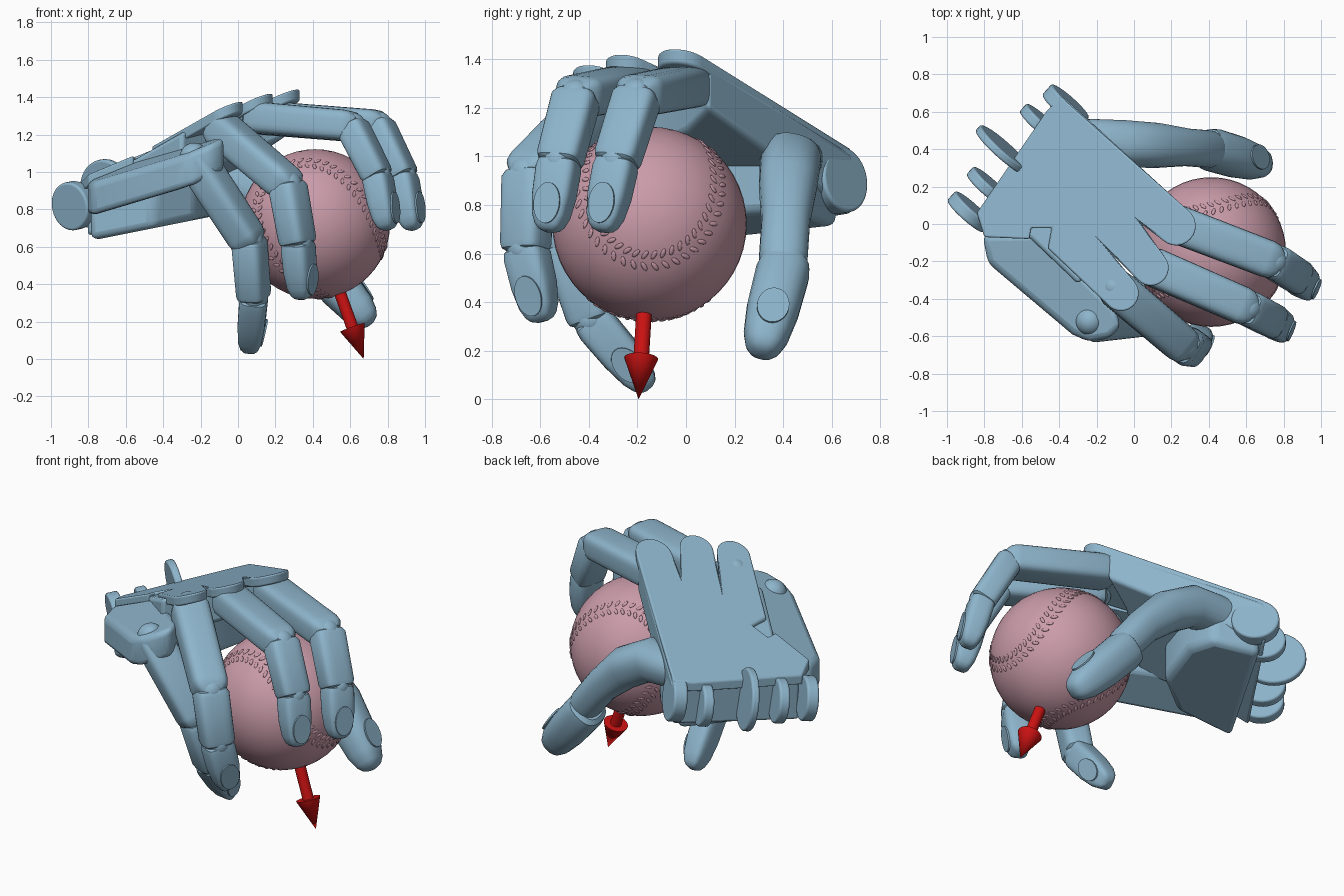
import bpy, bmesh, math
from mathutils import Vector, Matrix

if "Cube" in bpy.data.objects:
    bpy.data.objects.remove(bpy.data.objects["Cube"], do_unlink=True)


def material(name, rgb):
    m = bpy.data.materials.new(name)
    m.use_nodes = True
    m.diffuse_color = (*rgb, 1)
    m.node_tree.nodes["Principled BSDF"].inputs["Base Color"].default_value = (*rgb, 1)
    return m


BLUE = material("steel blue", (0.27, 0.46, 0.60))
PINK = material("dusty pink", (0.59, 0.33, 0.40))
RED = material("arrow red", (0.6, 0.006, 0.006))


def finish(bm, name, mat, angle=35, bevel=0):
    bmesh.ops.recalc_face_normals(bm, faces=bm.faces)
    mesh = bpy.data.meshes.new(name)
    bm.to_mesh(mesh)
    bm.free()
    for p in mesh.polygons:
        p.use_smooth = True
    mesh.set_sharp_from_angle(angle=math.radians(angle))
    mesh.materials.append(mat)
    ob = bpy.data.objects.new(name, mesh)
    bpy.context.collection.objects.link(ob)
    if bevel:
        mod = ob.modifiers.new("soft edges", "BEVEL")
        mod.width, mod.segments, mod.limit_method = bevel, 3, "ANGLE"
    return ob


def loft(name, stations, up, power=0.5, n=24):
    """Skin rounded-box rings (centre, half width, half depth) along a path."""
    bm, rings = bmesh.new(), []
    pts = [Vector(s[0]) for s in stations]
    for i, (c, w, h) in enumerate(stations):
        d = (pts[min(i + 1, len(pts) - 1)] - pts[max(i - 1, 0)]).normalized()
        side = d.cross(up).normalized()
        top = side.cross(d)
        ring = []
        for k in range(n):
            a = math.tau * (k + 0.5) / n
            ca, sa = math.cos(a), math.sin(a)
            x = math.copysign(abs(ca) ** power, ca) * w
            y = math.copysign(abs(sa) ** power, sa) * h
            ring.append(bm.verts.new(pts[i] + side * x + top * y))
        rings.append(ring)
    for r, s in zip(rings, rings[1:]):
        for k in range(n):
            bm.faces.new((r[k], r[(k + 1) % n], s[(k + 1) % n], s[k]))
    bm.faces.new(rings[0])
    bm.faces.new(rings[-1])
    return finish(bm, name, BLUE)


BONE = [(-.06, .6), (-.03, .85), (.05, 1), (.93, .97), (1, .9), (1.06, .6)]
TIP = [(-.04, .7), (0, .92), (.1, 1), (.5, .97), (.78, .84), (.91, .66), (.97, .48), (1, .22)]


def segment(name, a, b, w, h, up, profile, power=0.5):
    a, b = Vector(a), Vector(b)
    return loft(name, [(a.lerp(b, t), w * s, h * s) for t, s in profile], up, power)


def cylinder(name, a, b, r1, r2, mat, bevel=0):
    a, b = Vector(a), Vector(b)
    bm = bmesh.new()
    rot = (b - a).to_track_quat("Z", "Y").to_matrix().to_4x4()
    bmesh.ops.create_cone(bm, cap_ends=True, segments=36, radius1=r1, radius2=r2,
                          depth=(b - a).length, matrix=Matrix.Translation((a + b) / 2) @ rot)
    return finish(bm, name, mat, bevel=bevel)


def sphere(name, c, r, mat):
    bm = bmesh.new()
    bmesh.ops.create_uvsphere(bm, u_segments=48, v_segments=24, radius=r,
                              matrix=Matrix.Translation(c))
    return finish(bm, name, mat)


def nail(name, a, b, w, h, up):
    """Thin oval plate lying on the back of a fingertip."""
    a, b = Vector(a), Vector(b)
    d = (b - a).normalized()
    side = d.cross(up).normalized()
    top = side.cross(d)
    slope = (d - top * 0.13).normalized()
    frame = Matrix((side, slope, side.cross(slope))).transposed().to_4x4()
    where = Matrix.Translation(a.lerp(b, .64) + top * h * .93)
    bm = bmesh.new()
    bmesh.ops.create_cone(bm, cap_ends=True, segments=24, radius1=1, radius2=1, depth=1,
                          matrix=where @ frame @ Matrix.Diagonal((w * .66, .085, .009, 1)))
    finish(bm, name, BLUE)


def finger(name, joints, w, h, up):
    up = Vector(up)
    for i, part in enumerate(("proximal", "middle", "tip")):
        k = 1 - 0.08 * i
        segment(f"{name}_{part}", joints[i], joints[i + 1], w * k, h * k, up,
                TIP if i == 2 else BONE)
        sphere(f"{name}_joint_{part}", joints[i], h * .85, BLUE)
    nail(name + "_nail", joints[2], joints[3], w * .84, h * .84, up)


# Four curled fingers
finger("index_finger", [(.2, .01, 1.29), (.75, -.2, 1.25), (.88, -.285, .98), (.935, -.345, .69)],
       .104, .086, (1, -.35, .9))
finger("middle_finger", [(.08, -.22, 1.29), (.61, -.45, 1.245), (.745, -.52, .98),
                         (.80, -.565, .69)], .104, .086, (1, -.35, .9))
finger("ring_finger", [(-.1, -.34, 1.24), (.265, -.65, .93), (.32, -.66, .62), (.345, -.59, .32)],
       .106, .092, (.7, -.55, .6))
finger("little_finger", [(-.235, -.52, 1.08), (.06, -.49, .63), (.085, -.39, .33),
                         (.06, -.15, .045)], .102, .09, (.7, -.5, .5))

# Thumb: one soft lower length and a nailed tip
UP = Vector((.8, .1, .5))
loft("thumb_base", [((-.27, .45, .98), .11, .11), ((-.06, .43, .98), .125, .12),
                    ((.12, .42, .88), .12, .12), ((.28, .41, .73), .1, .1),
                    ((.4, .4, .58), .1, .095), ((.44, .4, .53), .08, .075)], UP, .85)
segment("thumb_tip", (.39, .405, .55), (.71, .31, .19), .112, .115, UP, TIP, .8)
nail("thumb_nail", (.39, .405, .55), (.71, .31, .19), .1, .115, UP)


# Palm: slabs that follow one tilted plane
def plane(x, y):
    return 1.304 + .41 * x - .165 * y


def slab(name, outline, top, bottom, bevel=.02):
    bm = bmesh.new()
    hi = [bm.verts.new((x, y, top(x, y))) for x, y in outline]
    lo = [bm.verts.new((x, y, bottom(x, y))) for x, y in outline]
    bm.faces.new(hi)
    bm.faces.new(lo[::-1])
    for i in range(len(hi)):
        j = (i + 1) % len(hi)
        bm.faces.new((hi[i], lo[i], lo[j], hi[j]))
    return finish(bm, name, BLUE, bevel=bevel)


def knuckle(x, y, r, heading, n=12):
    """Half round end of the palm plate over one knuckle, drawn clockwise."""
    angles = [math.radians(heading + 90 - 180 * k / n) for k in range(n + 1)]
    return [(x + r * math.cos(a), y + r * math.sin(a)) for a in angles]


slab("palm_back", [(-.39, .68), *knuckle(.225, -.01, .105, -42), (.04, .0),
                   *knuckle(.09, -.235, .095, -50), (-.11, -.17),
                   *knuckle(-.07, -.37, .095, -50), (-.46, -.13), (-.44, -.02), (-.55, -.02),
                   (-.56, -.08), (-.8, -.07), (-.84, .06), (-.47, .6)],
     plane, lambda x, y: plane(x, y) - .06, .01)

slab("palm_body", [(-.39, .69), (.27, .09), (.06, .0), (-.14, -.16), (-.3, -.32),
                   (-.55, -.08), (-.81, .04)],
     lambda x, y: plane(x, y) - .02, lambda x, y: plane(x, y) - .23 + .1 * x)
slab("palm_heel", [(-.4, .63), (-.16, .5), (-.12, .32), (-.22, .0), (-.45, -.16), (-.8, -.1)],
     lambda x, y: plane(x, y) - .15, lambda x, y: .79 + .2 * x, .04)


# Little finger side block, set a step below the back of the palm
def side_top(x, y):
    return 1.28 + .4 * x + .12 * y


slab("palm_side_block", [(-.81, -.06), (-.5, -.05), (-.1, -.45), (-.07, -.55), (-.13, -.61),
                         (-.24, -.63), (-.33, -.59), (-.78, -.21)],
     side_top, lambda x, y: side_top(x, y) - .18, .035)

# Wrist hinge lugs
axis = Vector((-.66, -.74, -.15)).normalized()
for i, (c, r, half) in enumerate([((-.365, .63, .9), .135, .04), ((-.5, .54, .86), .125, .03),
                                  ((-.7, .395, .89), .18, .022), ((-.78, .2, .83), .13, .03),
                                  ((-.88, .065, .82), .13, .035)]):
    c = Vector(c)
    cylinder(f"wrist_lug_{i + 1}", c - axis * half, c + axis * half, r, r, BLUE, bevel=.012)

# Ball with raised double stitching along its seam
CENTRE, R = Vector((.413, -.15, .722)), .4
sphere("ball", CENTRE, R, PINK)
lobe = Vector((.79, .0, .61)).normalized()
pole = Vector((-.61, .0, .79)).normalized()
third = pole.cross(lobe)


def seam(t):
    x = .75 * math.cos(t) + .25 * math.cos(3 * t)
    y = .75 * math.sin(t) - .25 * math.sin(3 * t)
    z = .866 * math.sin(2 * t)
    return (lobe * (x - y) + third * (x + y)) * .7071 + pole * z


bm = bmesh.new()
COUNT = 92
for i in range(COUNT):
    t = math.tau * i / COUNT
    n = seam(t).normalized()
    along = (seam(t + .01) - seam(t - .01)).normalized()
    across = n.cross(along)
    for s in (-1, 1):
        reach = (across * s + along * .6).normalized()
        frame = Matrix((reach, n.cross(reach), n)).transposed().to_4x4()
        pos = CENTRE + (n + across * s * .065).normalized() * R
        bmesh.ops.create_icosphere(bm, subdivisions=2, radius=1, matrix=Matrix.Translation(pos)
                                   @ frame @ Matrix.Diagonal((.022, .01, .005, 1)))
finish(bm, "ball_stitching", PINK, 60)

# Arrow pointing down out of the ball
tip = Vector((.672, -.195, 0))
back = (CENTRE - tip).normalized()
cylinder("arrow_shaft", tip + back * .17, tip + back * .45, .032, .032, RED)
cylinder("arrow_head", tip + back * .18, tip, .07, 0, RED)
